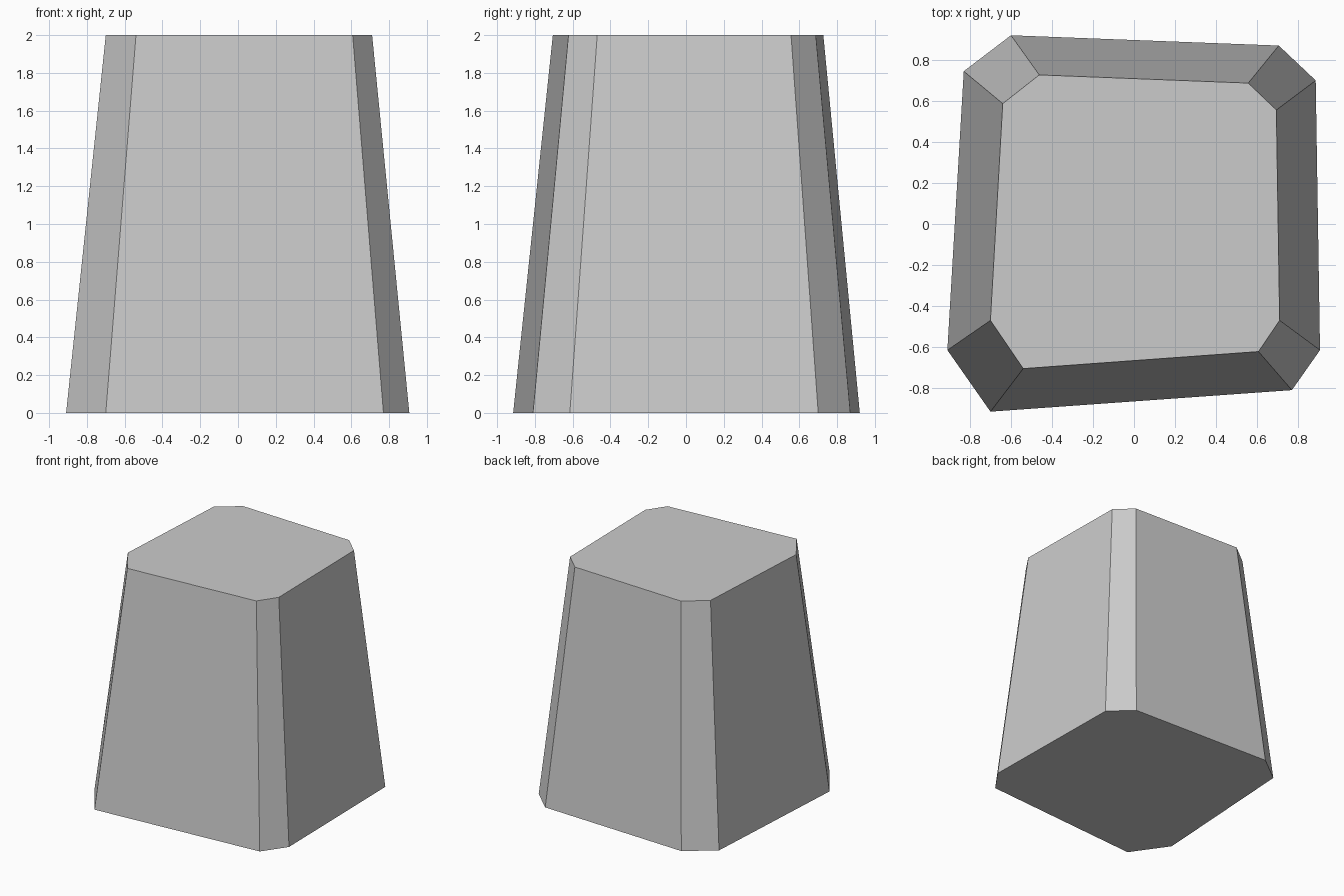
import bpy
import bmesh

cube = bpy.data.objects.get("Cube")
if cube:
    bpy.data.objects.remove(cube, do_unlink=True)

HEIGHT = 2.0

# Uneven chamfered outlines, counter-clockwise from the front right corner
BASE = [(-0.70, -0.915), (0.77, -0.81), (0.907, -0.615), (0.886, 0.70),
        (0.706, 0.87), (-0.60, 0.92), (-0.83, 0.745), (-0.91, -0.615)]
TOP = [(-0.54, -0.705), (0.607, -0.622), (0.71, -0.47), (0.694, 0.556),
       (0.557, 0.687), (-0.462, 0.727), (-0.64, 0.587), (-0.70, -0.47)]


def make_material(name, color):
    mat = bpy.data.materials.new(name)
    mat.use_nodes = True
    mat.diffuse_color = color
    mat.node_tree.nodes["Principled BSDF"].inputs["Base Color"].default_value = color
    return mat


def loft(name, lower, upper, height, mat):
    """Closed solid between two outlines with the same number of points."""
    bm = bmesh.new()
    low = [bm.verts.new((x, y, 0)) for x, y in lower]
    high = [bm.verts.new((x, y, height)) for x, y in upper]
    bm.faces.new(low[::-1])
    bm.faces.new(high)
    for i in range(len(low)):
        j = (i + 1) % len(low)
        bm.faces.new((low[i], low[j], high[j], high[i]))
    bmesh.ops.recalc_face_normals(bm, faces=bm.faces)
    mesh = bpy.data.meshes.new(name)
    bm.to_mesh(mesh)
    bm.free()
    mesh.materials.append(mat)
    obj = bpy.data.objects.new(name, mesh)
    bpy.context.collection.objects.link(obj)
    return obj


# Tapered stone block
stone = make_material("stone grey", (0.6, 0.6, 0.6, 1))
loft("tapered_block", BASE, TOP, HEIGHT, stone)
